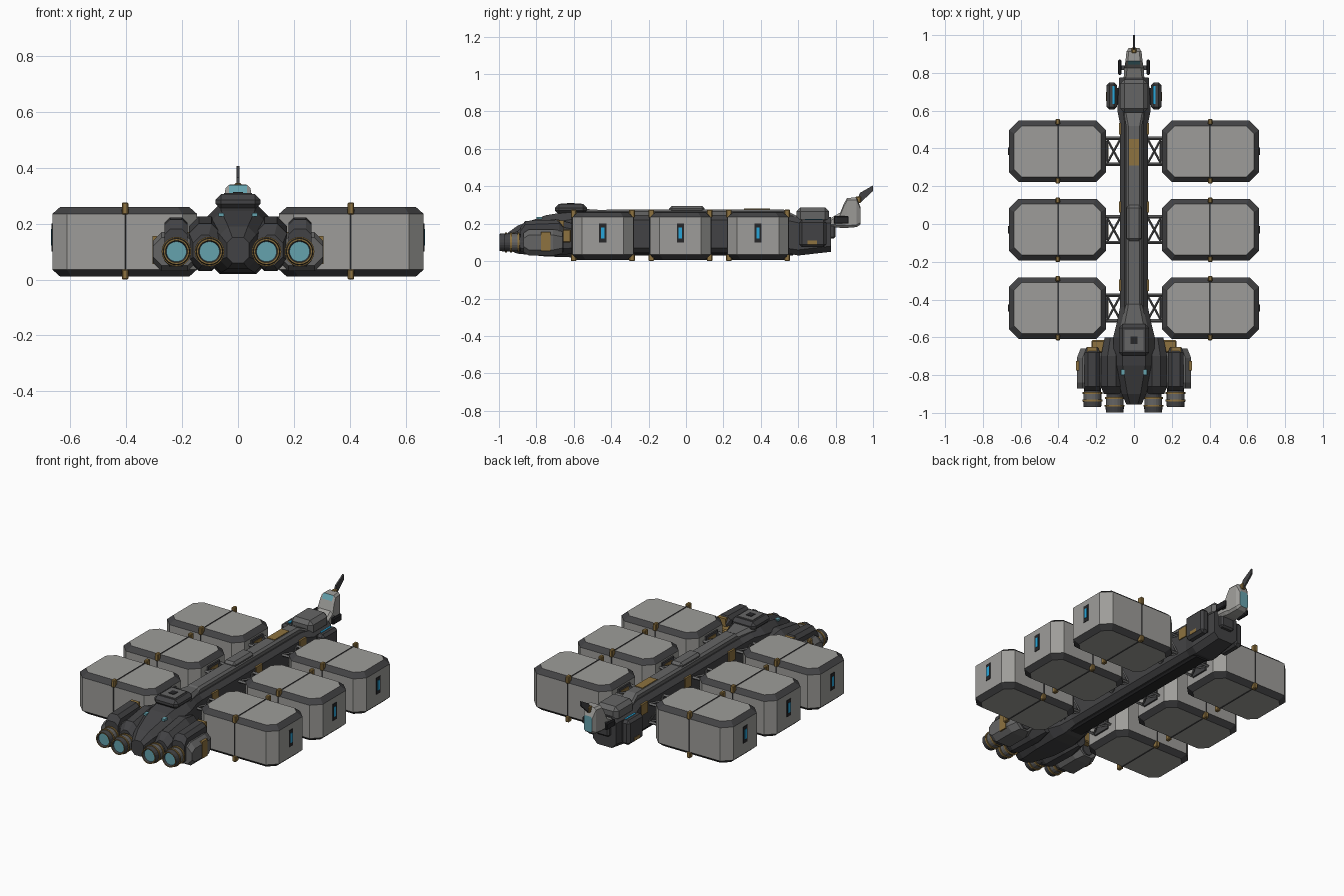
import bpy, bmesh, math
from mathutils import Vector

if "Cube" in bpy.data.objects:
    bpy.data.objects.remove(bpy.data.objects["Cube"])


def material(name, r, g, b):
    m = bpy.data.materials.new(name)
    m.diffuse_color = (r, g, b, 1)
    m.use_nodes = True
    m.node_tree.nodes["Principled BSDF"].inputs["Base Color"].default_value = m.diffuse_color
    return m


LIGHT = material("light_grey", 0.34, 0.335, 0.32)
MID = material("mid_grey", 0.13, 0.13, 0.13)
DARK = material("dark_grey", 0.055, 0.055, 0.058)
BLACK = material("near_black", 0.02, 0.02, 0.022)
BRASS = material("brass", 0.27, 0.17, 0.05)
GLASS = material("engine_glass", 0.13, 0.36, 0.42)
CYAN = material("cyan_light", 0.02, 0.38, 0.7)


def finish(name, bm, mats):
    bmesh.ops.recalc_face_normals(bm, faces=bm.faces)
    me = bpy.data.meshes.new(name)
    bm.to_mesh(me)
    bm.free()
    for m in mats:
        me.materials.append(m)
    ob = bpy.data.objects.new(name, me)
    bpy.context.collection.objects.link(ob)
    return ob


def octagon(a0, a1, b0, b1, c):
    return [(a0 + c, b0), (a1 - c, b0), (a1, b0 + c), (a1, b1 - c),
            (a1 - c, b1), (a0 + c, b1), (a0, b1 - c), (a0, b0 + c)]


def loft(name, rings, axis, mats, rule=None):
    """Skin octagon rings (pos, a0, a1, b0, b1, chamfer) along y or z.
    rule(segment, side) gives the material index; caps have side -1."""
    bm = bmesh.new()
    loops = []
    for p, *o in rings:
        pts = octagon(*o)
        loops.append([bm.verts.new((a, p, b) if axis == "y" else (a, b, p)) for a, b in pts])
    for s in range(len(loops) - 1):
        for i in range(8):
            j = (i + 1) % 8
            f = bm.faces.new((loops[s][i], loops[s][j], loops[s + 1][j], loops[s + 1][i]))
            f.material_index = rule(s, i) if rule else 0
    for s, lp in ((-1, loops[0]), (len(loops), loops[-1])):
        f = bm.faces.new(lp)
        f.material_index = rule(s, -1) if rule else 0
    return finish(name, bm, mats)


def box(name, x, y, z, mat, bevel=0.0):
    bm = bmesh.new()
    bmesh.ops.create_cube(bm, size=1)
    for v in bm.verts:
        for k, (lo, hi) in enumerate((x, y, z)):
            v.co[k] = min(lo, hi) if v.co[k] < 0 else max(lo, hi)
    if bevel:
        bmesh.ops.bevel(bm, geom=bm.edges[:], offset=bevel, segments=1, affect="EDGES")
    return finish(name, bm, [mat])


def beam(name, a, b, r, mat):
    a, b = Vector(a), Vector(b)
    bm = bmesh.new()
    bmesh.ops.create_cone(bm, segments=4, radius1=r, radius2=r, depth=(b - a).length, cap_ends=True)
    ob = finish(name, bm, [mat])
    ob.location = (a + b) / 2
    ob.rotation_euler = (b - a).to_track_quat("Z", "Y").to_euler()


def lathe(name, x, z, profile, mats, idx, n=20):
    """Spin (y, radius) points around the y axis through (x, z)."""
    bm = bmesh.new()
    loops = [[bm.verts.new((x + r * math.cos(k * math.tau / n), y, z + r * math.sin(k * math.tau / n)))
              for k in range(n)] for y, r in profile]
    for s in range(len(loops) - 1):
        for i in range(n):
            j = (i + 1) % n
            bm.faces.new((loops[s][i], loops[s][j], loops[s + 1][j], loops[s + 1][i])).material_index = idx[s]
    bm.faces.new(loops[0]).material_index = idx[-1]
    bm.faces.new(loops[-1])
    return finish(name, bm, mats)


def mx(s, a, b):
    return (min(s * a, s * b), max(s * a, s * b))


# Cargo pods with straps, clips, end lights and truss links
for row, yc in enumerate((-0.445, -0.03, 0.385)):
    for s in (-1, 1):
        tag = f"{row}_{'left' if s < 0 else 'right'}"
        x0, x1 = mx(s, 0.147, 0.663)
        y0, y1 = yc - 0.163, yc + 0.163
        ring = lambda z, d: (z, x0 + d, x1 - d, y0 + d, y1 - d, 0.052 - d * 0.4)
        loft("cargo_pod_" + tag, [ring(0.01, 0.028), ring(0.035, 0), ring(0.235, 0), ring(0.26, 0.028)],
             "z", [LIGHT, DARK], lambda sg, i: 1 if sg in (0, 2) and i >= 0 else 0)
        box("pod_strap_" + tag, mx(s, 0.385, 0.422), (y0 - 0.004, y1 + 0.004), (0.006, 0.264), DARK, 0.02)
        for ye, d in ((y0, 1), (y1, -1)):
            for zc, n in ((0.254, "top"), (0.018, "bottom")):
                h = 0.022 if n == "top" else 0.018
                box(f"strap_clip_{n}_" + tag, mx(s, 0.392, 0.415), (ye - 0.008 * d, ye + 0.022 * d),
                    (zc - h, zc + h), BRASS, 0.004)
        box("end_slot_" + tag, mx(s, 0.655, 0.666), (yc - 0.019, yc + 0.019), (0.1, 0.2), BLACK)
        box("end_light_" + tag, mx(s, 0.66, 0.668), (yc - 0.009, yc + 0.009), (0.122, 0.18), CYAN)
        box("dock_plate_" + tag, mx(s, 0.138, 0.152), (yc - 0.055, yc + 0.055), (0.07, 0.225), DARK)
        box("dock_trim_" + tag, mx(s, 0.135, 0.153), (yc - 0.035, yc + 0.035), (0.17, 0.21), BRASS)
        for z in (0.09, 0.2):
            for d in (-0.068, 0.068):
                beam("truss_bar_" + tag, (s * 0.06, yc + d, z), (s * 0.15, yc + d, z), 0.009, MID)
                beam("truss_brace_" + tag, (s * 0.07, yc + d, z), (s * 0.145, yc - d, z), 0.006, MID)
        for d in (-0.068, 0.068):
            beam("truss_upright_" + tag, (s * 0.07, yc + d, 0.09), (s * 0.145, yc + d, 0.2), 0.006, MID)
        box("spine_trim_" + tag, mx(s, 0.06, 0.08), (yc + 0.09, yc + 0.15), (0.16, 0.225), BRASS)

# Main hull: tapered engine end, long spine, forward block
hull = [(-0.955, .04, .06, .15, .02), (-0.9, .065, .04, .19, .03), (-0.75, .105, .025, .245, .045),
        (-0.6, .11, .02, .27, .045), (-0.52, .09, .025, .265, .035), (-0.44, .074, .045, .245, .025),
        (0.53, .074, .045, .245, .025), (0.6, .088, .03, .235, .03), (0.775, .078, .05, .235, .03)]
loft("hull", [(y, -w, w, a, b, c) for y, w, a, b, c in hull], "y", [DARK])

# Spine roof pieces
loft("roof_strip", [(-0.47, -.05, .05, .22, .25, .01), (-0.42, -.042, .042, .22, .277, .012),
                    (0.52, -.042, .042, .22, .277, .012), (0.6, -.055, .055, .2, .238, .01)], "y", [MID])
box("roof_hatch", (-0.04, 0.04), (-0.09, 0.1), (0.26, 0.295), MID, 0.014)
box("roof_brass_panel", (-0.026, 0.026), (0.31, 0.45), (0.27, 0.281), BRASS)
box("keel", (-0.045, 0.045), (-0.5, 0.58), (0.03, 0.06), BLACK, 0.01)
loft("aft_collar", [(-0.56, -.075, .075, .2, .28, .02), (-0.43, -.045, .045, .2, .272, .015)], "y", [MID])
box("aft_turret", (-0.08, 0.08), (-0.7, -0.53), (0.25, 0.305), DARK, 0.02)
box("aft_turret_plate", (-0.05, 0.05), (-0.67, -0.56), (0.3, 0.309), MID)
box("aft_turret_vent", (-0.018, 0.018), (-0.635, -0.595), (0.305, 0.312), BLACK)

# Engine blocks and nozzles
for s in (-1, 1):
    tag = "left" if s < 0 else "right"
    a, b = mx(s, 0.06, 0.175)
    loft("inner_engine_" + tag, [(-0.9, a + .015, b - .015, .05, .16, .03), (-0.86, a, b, .035, .2, .035),
                                 (-0.7, a, b, .03, .225, .035), (-0.6, a + .02, b - .02, .04, .2, .03)], "y", [DARK])
    a, b = mx(s, 0.15, 0.303)
    loft("outer_engine_" + tag, [(-0.87, a, b, .05, .15, .03), (-0.84, a, b, .03, .17, .03),
                                 (-0.71, a, b, .03, .17, .03), (-0.66, a + .02, b - .02, .04, .16, .03)], "y", [MID])
    a, b = mx(s, 0.18, 0.263)
    loft("engine_cowl_" + tag, [(-0.885, a, b, .05, .18, .02), (-0.86, a, b, .045, .215, .02),
                                (-0.68, a, b, .045, .222, .02), (-0.655, a + .01, b - .01, .05, .2, .02)], "y", [DARK])
    box("engine_side_trim_" + tag, mx(s, 0.29, 0.306), (-0.775, -0.725), (0.055, 0.155), BRASS)
    box("engine_rear_trim_" + tag, mx(s, 0.13, 0.225), (-0.68, -0.615), (0.1, 0.17), BRASS, 0.006)
    box("cowl_trim_" + tag, mx(s, 0.195, 0.25), (-0.69, -0.652), (0.17, 0.216), BRASS)
    box("hull_light_" + tag, mx(s, 0.05, 0.07), (-0.8, -0.77), (0.225, 0.237), GLASS)
    for x, y, n in ((0.102, -0.997, "inner"), (0.22, -0.97, "outer")):
        lathe(f"nozzle_{n}_{tag}", s * x, 0.1,
              [(y + .012, .036), (y, .04), (y, .046), (y + .03, .049), (y + .03, .053), (y + .04, .053),
               (y + .04, .047), (y + .07, .047), (y + .07, .052), (y + .08, .052), (y + .08, .044), (y + .14, .044)],
              [DARK, BRASS, GLASS, MID], [0, 1, 0, 1, 1, 1, 3, 1, 1, 1, 0, 2])

# Forward block with side thruster boxes
box("forward_cap", (-0.073, 0.073), (0.59, 0.765), (0.2, 0.288), MID, 0.022)
for s in (-1, 1):
    tag = "left" if s < 0 else "right"
    box("side_box_" + tag, mx(s, 0.09, 0.145), (0.605, 0.75), (0.075, 0.222), DARK, 0.015)
    box("side_box_mount_" + tag, mx(s, 0.06, 0.1), (0.63, 0.72), (0.1, 0.2), BLACK)
    box("side_box_light_" + tag, mx(s, 0.101, 0.113), (0.635, 0.73), (0.218, 0.225), CYAN)
    box("side_box_trim_" + tag, mx(s, 0.12, 0.1475), (0.65, 0.7), (0.09, 0.11), BRASS)
    box("sensor_fin_" + tag, mx(s, 0.066, 0.084), (0.79, 0.87), (0.2, 0.24), BLACK, 0.005)
    box("fin_arm_" + tag, mx(s, 0.03, 0.07), (0.815, 0.84), (0.21, 0.23), DARK)

# Command head with cyan window faces, and mast
head = [(0.765, .055, .185, .225, .012), (0.825, .052, .178, .26, .015), (0.845, .048, .178, .31, .015),
        (0.862, .045, .178, .338, .012), (0.912, .04, .182, .34, .012), (0.932, .028, .195, .29, .01)]
loft("command_head", [(y, -w, w, a, b, c) for y, w, a, b, c in head], "y", [LIGHT, GLASS],
     lambda sg, i: 1 if (sg == 2 and i == 4) or sg == 6 else 0)
box("neck", (-0.045, 0.045), (0.74, 0.8), (0.12, 0.22), DARK, 0.01)
bm = bmesh.new()
blade = [(0.915, 0.325), (0.935, 0.315), (1.0, 0.375), (1.0, 0.405), (0.93, 0.365)]
sides = [[bm.verts.new((x, y, z)) for y, z in blade] for x in (-0.005, 0.005)]
for lp in sides:
    bm.faces.new(lp)
for i in range(5):
    j = (i + 1) % 5
    bm.faces.new((sides[0][i], sides[0][j], sides[1][j], sides[1][i]))
finish("mast", bm, [DARK])
box("mast_base", (-0.012, 0.012), (0.905, 0.935), (0.31, 0.345), BRASS, 0.004)
